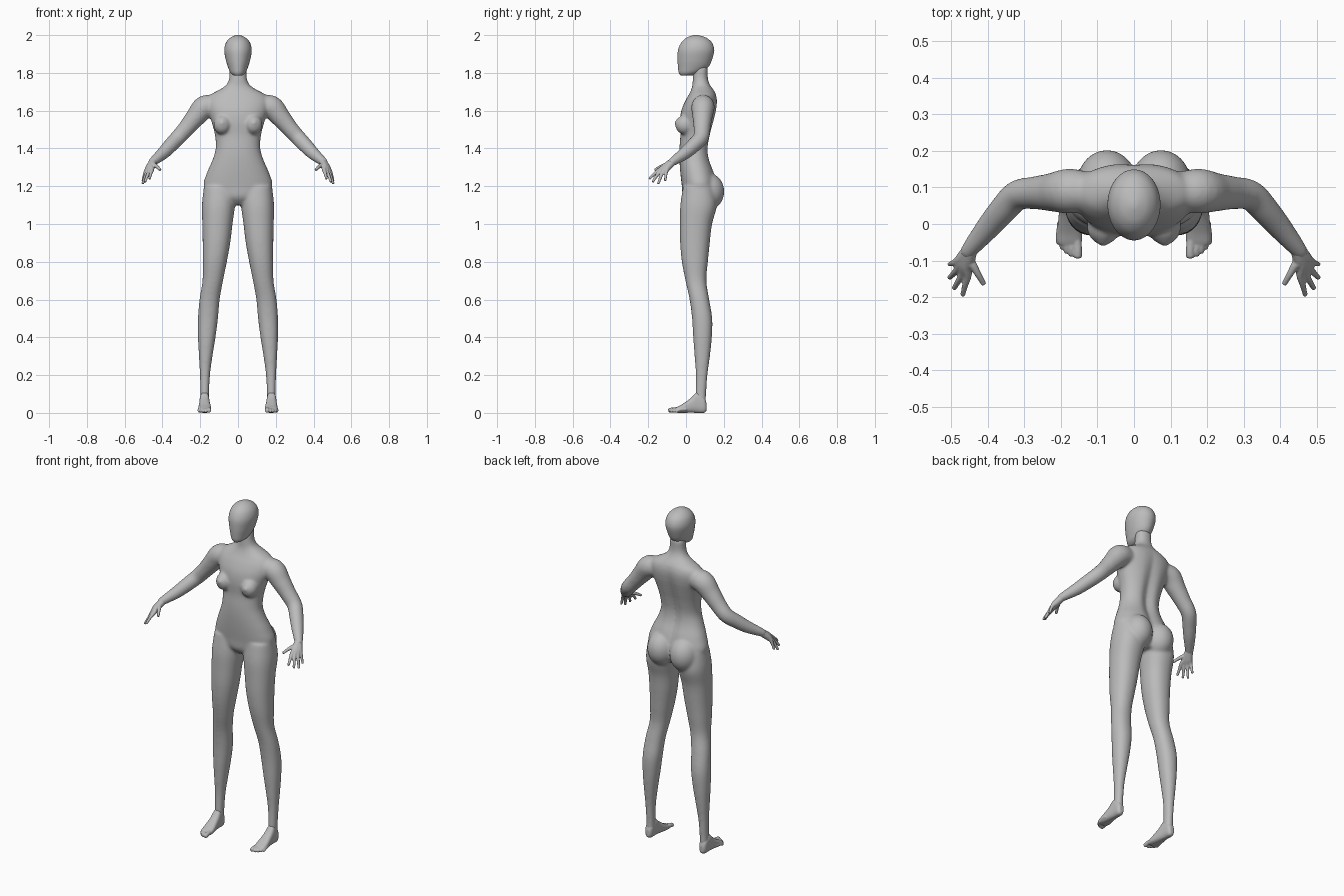
import bpy, bmesh, math
from mathutils import Vector, Matrix

old = bpy.data.objects.get("Cube")
if old:
    bpy.data.objects.remove(old)

skin = bpy.data.materials.new("plain grey")
skin.use_nodes = True
GREY = (0.5, 0.5, 0.5, 1)
skin.diffuse_color = GREY
skin.node_tree.nodes["Principled BSDF"].inputs["Base Color"].default_value = GREY
SEG = 40


def smooth_rows(rows, steps=5):
    """Catmull-Rom interpolation of equal-length tuples."""
    out = []
    for i in range(len(rows) - 1):
        p = [rows[max(0, min(len(rows) - 1, i + k))] for k in (-1, 0, 1, 2)]
        for s in range(steps):
            t = s / steps
            out.append([0.5 * (2 * b + (c - a) * t + (2 * a - 5 * b + 4 * c - d) * t ** 2
                        + (3 * b - a - 3 * c + d) * t ** 3) for a, b, c, d in zip(*p)])
    return out + [list(rows[-1])]


def skin_rings(bm, rings):
    rings = [[bm.verts.new(co) for co in ring] for ring in rings]
    n = len(rings[0])
    for lo, hi in zip(rings, rings[1:]):
        for k in range(n):
            bm.faces.new((lo[k], lo[(k + 1) % n], hi[(k + 1) % n], hi[k]))
    bm.faces.new(rings[0][::-1])
    bm.faces.new(rings[-1])


def loft(bm, rows, axis="z", side=1, power=2.2, groove=0.0):
    """Rows hold position, then the extents of an oval section."""
    rings = []
    for t, a0, a1, b0, b1 in smooth_rows(rows):
        ring = []
        for k in range(SEG):
            ang = math.tau * k / SEG
            c, s = math.cos(ang), math.sin(ang)
            a = (a0 + a1) / 2 + (a1 - a0) / 2 * math.copysign(abs(c) ** (2 / power), c)
            b = (b0 + b1) / 2 + (b1 - b0) / 2 * math.copysign(abs(s) ** (2 / power), s)
            if groove and s > 0 and 1.1 < t < 1.7:
                b -= groove * math.sin(math.pi * (t - 1.1) / 0.6) * math.exp(-(a / 0.03) ** 2)
            ring.append((side * a, b, t) if axis == "z" else (side * a, t, b))
        rings.append(ring)
    skin_rings(bm, rings)


def tube(bm, path, side=1, n=20):
    """Round limb along a path of x, y, z, radius."""
    pts = smooth_rows(path)
    rings = []
    for i, (x, y, z, r) in enumerate(pts):
        tangent = Vector(pts[min(i + 1, len(pts) - 1)][:3]) - Vector(pts[max(i - 1, 0)][:3])
        q = tangent.to_track_quat("Z", "Y")
        ring = []
        for k in range(n):
            ang = math.tau * k / n
            co = Vector((x, y, z)) + q @ Vector((r * math.cos(ang), r * math.sin(ang), 0))
            ring.append((side * co.x, co.y, co.z))
        rings.append(ring)
    skin_rings(bm, rings)


def ball(bm, centre, size, side=1):
    m = Matrix.Translation((side * centre[0], centre[1], centre[2])) @ Matrix.Diagonal((*size, 1))
    bmesh.ops.create_uvsphere(bm, u_segments=32, v_segments=20, radius=1, matrix=m)


def finish(bm, name, voxel, rounds):
    """Fuse the overlapping pieces into one smooth skin."""
    bmesh.ops.recalc_face_normals(bm, faces=bm.faces[:])
    mesh = bpy.data.meshes.new(name)
    bm.to_mesh(mesh)
    bm.free()
    mesh.materials.append(skin)
    mesh.shade_smooth()
    ob = bpy.data.objects.new(name, mesh)
    bpy.context.collection.objects.link(ob)
    fuse = ob.modifiers.new("fuse", "REMESH")
    fuse.mode = "VOXEL"
    fuse.voxel_size = voxel
    fuse.use_smooth_shade = True
    soften = ob.modifiers.new("soften", "SMOOTH")
    soften.factor = 0.5
    soften.iterations = rounds


def centred(rows):
    return [(z, -w, w, f, b) for z, w, f, b in rows]


# Torso and neck
body = bmesh.new()
loft(body, centred([
    (1.10, .06, .02, .13), (1.14, .13, -.015, .155), (1.2, .182, -.022, .165),
    (1.27, .165, -.03, .152), (1.34, .135, -.035, .128), (1.4, .118, -.035, .122),
    (1.47, .122, -.03, .133), (1.54, .14, -.033, .15), (1.6, .16, -.025, .163),
    (1.65, .165, -.005, .167), (1.685, .145, .015, .16), (1.71, .1, .027, .146),
    (1.735, .064, .034, .128), (1.77, .047, .036, .116), (1.83, .045, .04, .116)]),
    groove=0.022)

# Limbs and soft forms on both sides
for side in (-1, 1):
    loft(body, [
        (1.2, .015, .18, -.015, .15), (1.1, .016, .191, -.03, .163),
        (1.0, .029, .189, -.032, .138), (.9, .041, .187, -.031, .126),
        (.8, .059, .187, -.022, .116), (.7, .079, .188, -.003, .108),
        (.6, .097, .204, .019, .123), (.5, .106, .212, .032, .139),
        (.4, .119, .212, .038, .137), (.3, .135, .207, .045, .127),
        (.2, .148, .202, .052, .114), (.1, .153, .199, .05, .107),
        (.04, .153, .2, .05, .106)], side=side)
    tube(body, [
        (.11, .09, 1.625, .05), (.175, .09, 1.62, .062), (.225, .087, 1.565, .053),
        (.275, .085, 1.505, .045), (.32, .078, 1.455, .042), (.36, .037, 1.413, .039),
        (.4, -.01, 1.372, .034), (.45, -.07, 1.33, .024), (.46, -.083, 1.318, .02)], side)
    ball(body, (.074, .112, 1.172), (.082, .091, .1), side)
    ball(body, (.083, -.005, 1.525), (.047, .052, .052), side)
    ball(body, (.085, -.042, 1.534), (.02, .02, .02), side)
finish(body, "body", 0.006, 22)

# Head
head = bmesh.new()
loft(head, centred([
    (1.785, .022, -.03, .03), (1.8, .04, -.039, .075), (1.83, .053, -.043, .118),
    (1.87, .065, -.045, .138), (1.92, .073, -.043, .15), (1.96, .064, -.026, .138),
    (1.985, .043, .0, .11), (1.997, .02, .028, .078), (2.001, .006, .045, .06)]), power=2)
finish(head, "head", 0.005, 8)

# Knuckle, fingertip and radius of each finger, thumb first
FINGERS = [((.44, -.115, 1.31), (.411, -.165, 1.285), .009),
           ((.456, -.142, 1.285), (.469, -.195, 1.238), .0085),
           ((.469, -.136, 1.279), (.493, -.177, 1.222), .0085),
           ((.481, -.123, 1.275), (.505, -.147, 1.212), .0085),
           ((.488, -.105, 1.278), (.505, -.11, 1.228), .008)]
# Tip position and radius of each toe, big toe first
TOES = [(.154, -.094, .012), (.171, -.089, .009), (.184, -.081, .0085),
        (.196, -.07, .008), (.206, -.056, .0075)]

for side, label in ((-1, "right"), (1, "left")):
    hand = bmesh.new()
    for knuckle, tip, r in FINGERS:
        k, t = Vector(knuckle), Vector(tip)
        mid = k.lerp(t, 0.5) + Vector((0, 0, .003))
        tube(hand, [(.447, -.066, 1.333, .02), (*Vector((.46, -.09, 1.314)).lerp(k, .4), .018),
                    (*k, r + .003), (*mid, r), (*t, r * .8)], side, 14)
    finish(hand, label + "_hand", 0.003, 5)

    foot = bmesh.new()
    loft(foot, [
        (.109, .166, .19, .012, .05), (.095, .156, .2, 0, .085), (.06, .152, .203, 0, .11),
        (.025, .148, .206, .001, .078), (-.02, .142, .21, 0, .046),
        (-.05, .143, .209, .001, .03), (-.06, .15, .2, .004, .024)], "y", side, 2.6)
    for x, y, r in TOES:
        tube(foot, [(x * .9 + .018, y + .06, .02, r), (x, y + .025, .017, r),
                    (x, y + .006, r + .001, r), (x, y, r, r * .6)], side, 14)
    finish(foot, label + "_foot", 0.003, 5)
